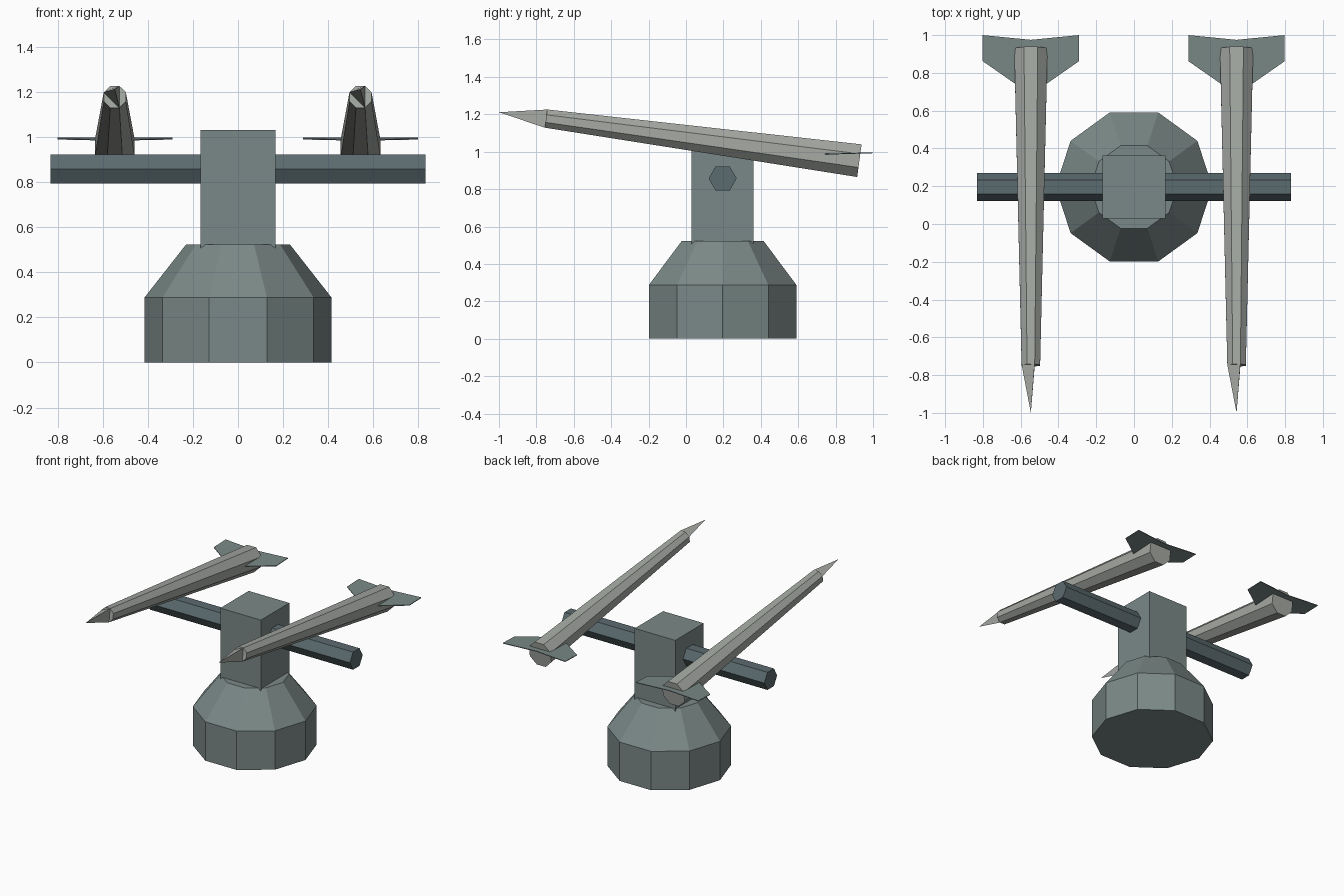
import bpy, bmesh, math
from mathutils import Vector, Matrix

if "Cube" in bpy.data.objects:
    bpy.data.objects.remove(bpy.data.objects["Cube"])

CY = 0.196  # centre line of the pedestal


def material(name, rgb):
    m = bpy.data.materials.new(name)
    m.diffuse_color = (*rgb, 1)
    m.use_nodes = True
    m.node_tree.nodes["Principled BSDF"].inputs["Base Color"].default_value = m.diffuse_color
    return m


GREEN_GREY = material("green grey", (0.195, 0.25, 0.242))
DARK_STEEL = material("dark steel", (0.105, 0.147, 0.16))
LIGHT_GREY = material("light grey", (0.375, 0.395, 0.365))


def finish(name, bm, mat):
    bmesh.ops.recalc_face_normals(bm, faces=bm.faces)
    me = bpy.data.meshes.new(name)
    bm.to_mesh(me)
    bm.free()
    me.materials.append(mat)
    ob = bpy.data.objects.new(name, me)
    bpy.context.collection.objects.link(ob)
    return ob


def loft(name, mat, sides, rings, turn, matrix):
    """Capped tube of regular rings (radius, height) along local z."""
    bm = bmesh.new()
    loops = []
    for r, h in rings:
        angles = [turn + math.tau * i / sides for i in range(sides)]
        loops.append([bm.verts.new(matrix @ Vector((r * math.cos(a), r * math.sin(a), h)))
                      for a in angles])
    for a, b in zip(loops, loops[1:]):
        for i in range(sides):
            j = (i + 1) % sides
            bm.faces.new((a[i], a[j], b[j], b[i]))
    bm.faces.new(loops[0])
    bm.faces.new(loops[-1])
    return finish(name, bm, mat)


# Ten-sided base with sloped shoulder
loft("base", GREEN_GREY, 10, [(0.415, 0), (0.415, 0.287), (0.23, 0.523)], 0,
     Matrix.Translation((0, CY, 0)))

# Square post
bm = bmesh.new()
bmesh.ops.create_cube(bm, size=1, matrix=Matrix.Translation((0, CY, 0.76))
                      @ Matrix.Diagonal((0.332, 0.332, 0.54, 1)))
finish("post", bm, GREEN_GREY)

# Hexagonal cross arm along x, with corners pointing to front and back
loft("cross_arm", DARK_STEEL, 6, [(0.075, -0.83), (0.075, 0.83)], math.pi / 2,
     Matrix.Translation((0, CY, 0.857)) @ Matrix.Rotation(math.pi / 2, 4, 'Y'))

# Missiles, nose raised
TAIL, FRONT = Vector((0, 0.927, 0.952)), Vector((0, -0.748, 1.177))
axis = FRONT - TAIL
length = axis.length
axis.normalize()
side = Vector((1, 0, 0))
up = side.cross(axis)
if up.z < 0:
    up = -up
frame = Matrix((side, up, axis)).transposed().to_4x4()

for label, x in (("left", -0.546), ("right", 0.543)):
    place = Matrix.Translation(TAIL + Vector((x, 0, 0))) @ frame

    # Eight-sided tapering body
    k = 1 / math.cos(math.pi / 8)
    loft(label + "_missile_body", LIGHT_GREY, 8,
         [(0.088 * k, 0), (0.049 * k, length)], math.pi / 8, place)

    # Three-sided nose spike
    bm = bmesh.new()
    base = [bm.verts.new(place @ Vector((u, v, length)))
            for u, v in ((-0.049, 0.02), (0.02, 0.049), (0.02, -0.049))]
    tip = bm.verts.new((x, -1.0, 1.211))
    bm.faces.new(base)
    for i in range(3):
        bm.faces.new((base[i], base[(i + 1) % 3], tip))
    finish(label + "_missile_nose", bm, LIGHT_GREY)

    # Thin swept tail fins, mirrored about the missile
    bm = bmesh.new()
    half = [(0, 0.975), (0.255, 1.0), (0.255, 0.862), (0, 0.684)]
    outline = half + [(-u, y) for u, y in half[2:0:-1]]
    face = bm.faces.new([bm.verts.new((x + u, y, 0.988 + 0.03 * (y - 0.87)))
                         for u, y in outline])
    top = bmesh.ops.extrude_face_region(bm, geom=[face])["geom"]
    bmesh.ops.translate(bm, vec=(0, 0, 0.005),
                        verts=[g for g in top if isinstance(g, bmesh.types.BMVert)])
    finish(label + "_tail_fins", bm, GREEN_GREY)
